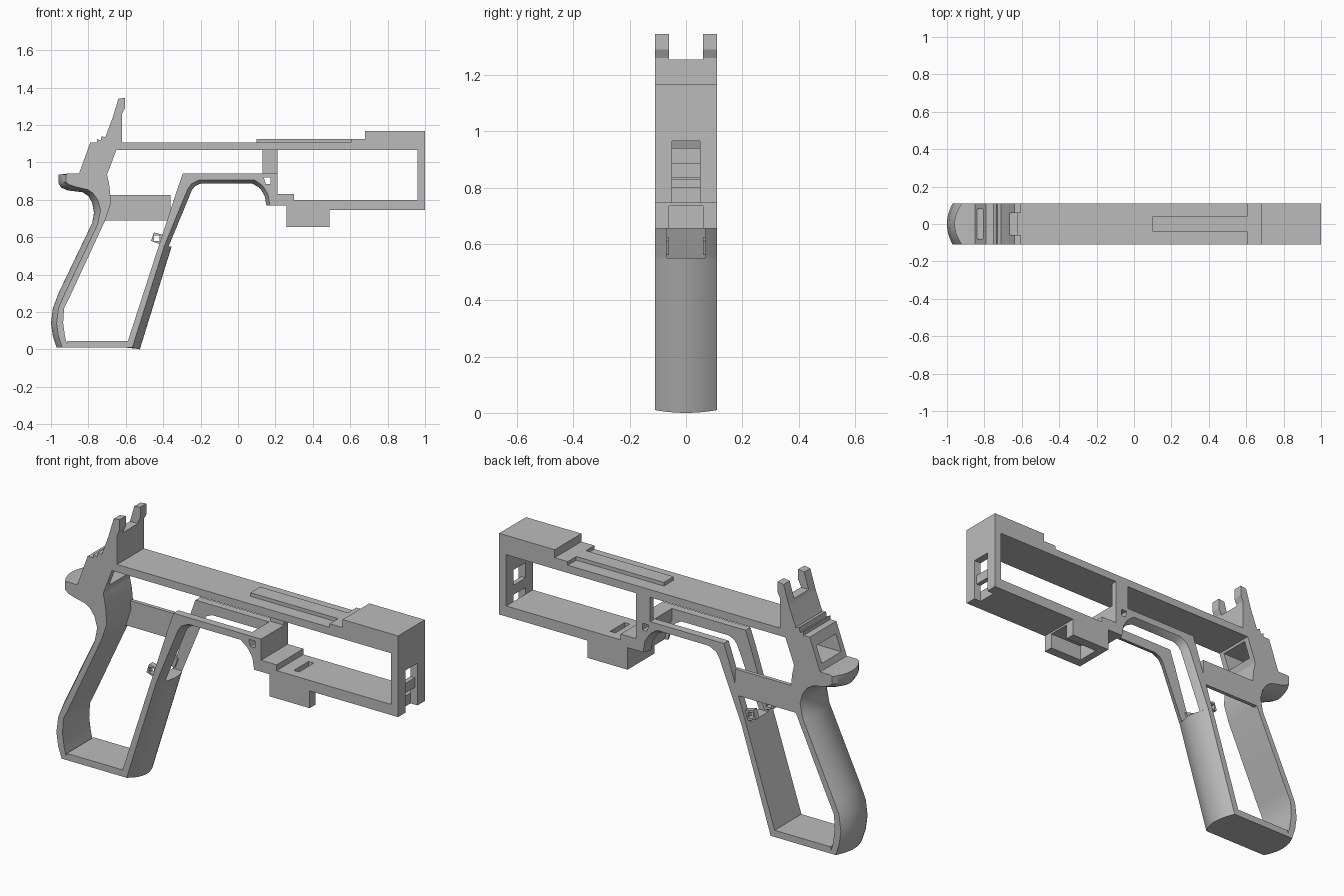
import bpy
import bmesh
from math import radians

cube = bpy.data.objects.get("Cube")
if cube:
    bpy.data.objects.remove(cube, do_unlink=True)

grey = bpy.data.materials.new("plain_grey")
grey.use_nodes = True
grey.diffuse_color = (0.5, 0.5, 0.5, 1)
grey.node_tree.nodes["Principled BSDF"].inputs["Base Color"].default_value = (0.5, 0.5, 0.5, 1)

U = 0.01   # lengths below are in hundredths
W = 11     # half width of the frame


def finish(name, bm):
    bmesh.ops.recalc_face_normals(bm, faces=bm.faces)
    mesh = bpy.data.meshes.new(name)
    bm.to_mesh(mesh)
    bm.free()
    mesh.materials.append(grey)
    obj = bpy.data.objects.new(name, mesh)
    bpy.context.collection.objects.link(obj)
    return obj


def plate(name, outline, y0=-W, y1=W):
    """Extrude a side outline (x, z) across y."""
    bm = bmesh.new()
    rings = [[bm.verts.new((x * U, y * U, z * U)) for x, z in outline] for y in (y0, y1)]
    for ring in rings:
        bm.faces.new(ring)
    for i in range(len(outline)):
        a, b = rings
        bm.faces.new((a[i - 1], a[i], b[i], b[i - 1]))
    return finish(name, bm)


def box(name, x0, x1, z0, z1, y0=-W, y1=W):
    return plate(name, [(x0, z0), (x1, z0), (x1, z1), (x0, z1)], y0, y1)


def select(obj):
    bpy.ops.object.select_all(action="DESELECT")
    obj.select_set(True)
    bpy.context.view_layer.objects.active = obj


def cut(obj, *dims):
    cutter = box("cutter", *dims)
    cutter.hide_render = True
    mod = obj.modifiers.new("cut", "BOOLEAN")
    mod.operation = "DIFFERENCE"
    mod.solver = "EXACT"
    mod.object = cutter
    select(obj)
    bpy.ops.object.modifier_apply(modifier=mod.name)
    bpy.data.objects.remove(cutter, do_unlink=True)


def strap(name, stations, y0=-W, y1=W, steps=12):
    """Loft a band whose outer face bulges from its side edge to its crown."""
    bm = bmesh.new()
    rings = []
    for crown, side, inner in stations:
        ring = [(inner[0], y0, inner[1]), (inner[0], y1, inner[1])]
        for i in range(steps + 1):
            y = y1 + (y0 - y1) * i / steps
            t = 1 - (y / W) ** 2
            ring.append((side[0] + (crown[0] - side[0]) * t, y,
                         side[1] + (crown[1] - side[1]) * t))
        rings.append([bm.verts.new([c * U for c in p]) for p in ring])
    for a, b in zip(rings, rings[1:]):
        for i in range(len(a)):
            bm.faces.new((a[i - 1], a[i], b[i], b[i - 1]))
    bm.faces.new(rings[0])
    bm.faces.new(rings[-1])
    obj = finish(name, bm)
    select(obj)
    bpy.ops.object.shade_smooth_by_angle(angle=radians(35))
    return obj


# Grip: rear strap with tail, front strap, floor
strap("rear_strap", [
    ((-96, 93.5), (-92, 93.5), (-91, 94)),
    ((-96, 89), (-92, 89.5), (-89, 94)),
    ((-94.5, 86.5), (-90, 88), (-87, 94)),
    ((-91, 85), (-87, 87), (-84, 94)),
    ((-83, 84), (-80.5, 85.5), (-70, 93.5)),
    ((-80, 82), (-77.5, 83.5), (-69, 89)),
    ((-78, 78.5), (-75, 80), (-68.5, 85)),
    ((-77, 73), (-73.5, 74.5), (-68, 78)),
    ((-78, 67.5), (-75, 67), (-71, 69)),
    ((-96, 30), (-93, 29), (-90, 28)),
    ((-99, 22), (-96, 22), (-93, 22)),
    ((-100, 14), (-97, 14), (-93.5, 14)),
    ((-99, 7), (-96, 7), (-92.5, 7)),
    ((-97, 1), (-94, 1), (-91, 1))])
strap_top = ((-35.5, 55), (-39.5, 55), (-42.5, 55))
strap("front_strap", [((-52.5, 0), (-56.5, 1), (-60, 1)), strap_top])
plate("grip_floor", [(-92, 1), (-59, 1), (-58, 4.5), (-91, 4.5)])

# Slotted guard: one rail on each side
guard = [
    strap_top,
    ((-23, 85), (-27, 85.5), (-32.5, 85.5)),
    ((-21.5, 86.5), (-25, 88.5), (-29.5, 94)),
    ((-19, 87.5), (-21, 90.5), (-23, 94)),
    ((6.5, 87.5), (9, 90.5), (10, 94)),
    ((10.5, 85.5), (12, 88.5), (13.2, 94)),
    ((11.5, 84), (14, 86.5), (15, 88)),
    ((13, 81.5), (16, 83), (17, 83)),
    ((14, 77), (17, 77), (18, 77))]
for name, y0, y1 in (("right_guard_rail", -W, -7), ("left_guard_rail", 7, W)):
    strap(name, guard, y0, y1, 4)

# Block at the front of the guard, with a cross pin hole
block = plate("guard_block", [(13, 94), (21, 94), (21, 77), (17, 77), (16, 83), (13, 88)])
cut(block, 14, 17.5, 88.5, 92, -20, 20)
box("block_step", 21, 30, 77, 83)
box("side_post", 13, 21, 94, 107, 8, W)
box("side_bridge", -71, -36, 69, 82.5, 9, W)

# Small square loops behind the front strap
for name, y in (("right_loop", -9), ("left_loop", 6)):
    loop = plate(name, [(-46.5, 58), (-41, 56), (-39, 61), (-45, 62.5)], y, y + 3)
    cut(loop, -45, -42, 58, 61, -20, 20)

# Rear housing with stepped ridges and twin upright horns
rear = plate("rear_housing", [
    (-85, 94), (-79, 110.5), (-75.5, 110.5), (-75.5, 112.5), (-73.5, 111.5),
    (-73, 114), (-71, 113.5), (-70, 116), (-67, 124), (-64, 134), (-60.5, 134.5),
    (-60.5, 129), (-62, 126), (-62, 106.7), (-65, 106.7), (-70, 93.5)])
cut(rear, -90, -50, 125.5, 150, -6, 6)
cut(rear, -100, -50, 97, 105.5, -8, 8)

# Upper bar, raised rib and muzzle block
box("top_bar", -63, 97, 106.7, 110.7)
box("top_rib", 10, 61, 110, 112.6, -4, 4)
box("rib_pad", 60.5, 68, 110, 112.6)
box("muzzle_block", 68, 100, 106.7, 116.8)

# Open front wall with its crossbar
wall = box("front_wall", 96, 100, 74.5, 106.7)
cut(wall, 90, 105, 70, 96.5, -5, 5)
box("wall_crossbar", 96, 98.5, 83.5, 88.5, -5, 5)

# Lower bar and channelled lug
lower = box("lower_bar", 26, 96, 74.5, 80)
cut(lower, 36.5, 39.5, 76, 85, -6, 6)
lug = box("lug", 26, 49, 65.5, 75)
cut(lug, 30, 55, 60, 73.5, -6, 6)
